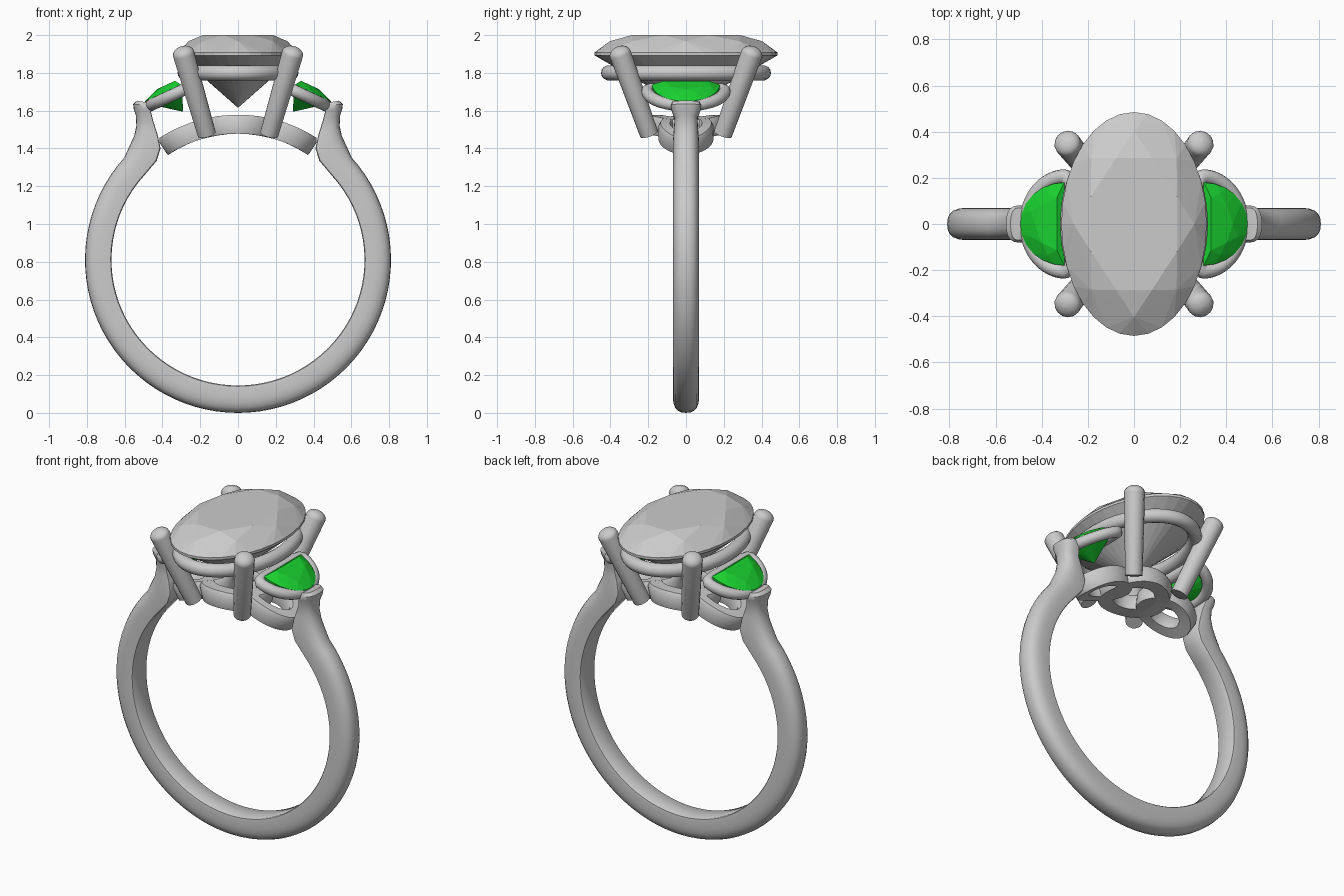
import bpy, bmesh
from math import sin, cos, pi, radians
from mathutils import Vector

if "Cube" in bpy.data.objects:
    bpy.data.objects.remove(bpy.data.objects["Cube"])

CZ = 0.81          # centre height of the finger hole
TAU = 2 * pi


def finish(name, bm, smooth=True, mat=None):
    bmesh.ops.recalc_face_normals(bm, faces=bm.faces)
    me = bpy.data.meshes.new(name)
    bm.to_mesh(me)
    bm.free()
    ob = bpy.data.objects.new(name, me)
    bpy.context.collection.objects.link(ob)
    if mat:
        me.materials.append(mat)
    if smooth:
        bpy.ops.object.select_all(action='DESELECT')
        ob.select_set(True)
        bpy.context.view_layer.objects.active = ob
        bpy.ops.object.shade_smooth_by_angle(angle=radians(40))
    return ob


def loft(name, rings, closed=False):
    """Skin a list of closed rings; cap the ends unless the loft is closed."""
    bm = bmesh.new()
    vs = [[bm.verts.new(p) for p in r] for r in rings]
    n = len(rings[0])
    for i in range(len(vs) - (0 if closed else 1)):
        a, b = vs[i], vs[(i + 1) % len(vs)]
        for j in range(n):
            bm.faces.new((a[j], a[(j + 1) % n], b[(j + 1) % n], b[j]))
    if not closed:
        bm.faces.new(vs[0])
        bm.faces.new(vs[-1])
    return finish(name, bm)


def tube(name, pts, radius, radii=None, cyclic=False):
    cu = bpy.data.curves.new(name, 'CURVE')
    cu.dimensions = '3D'
    cu.bevel_depth = radius
    cu.bevel_resolution = 5
    cu.use_fill_caps = True
    sp = cu.splines.new('POLY')
    sp.points.add(len(pts) - 1)
    for i, p in enumerate(pts):
        sp.points[i].co = (*p, 1)
        sp.points[i].radius = radii[i] if radii else 1
    sp.use_cyclic_u = cyclic
    ob = bpy.data.objects.new(name, cu)
    bpy.context.collection.objects.link(ob)
    bpy.ops.object.select_all(action='DESELECT')
    ob.select_set(True)
    bpy.context.view_layer.objects.active = ob
    bpy.ops.object.convert(target='MESH')
    bpy.ops.object.shade_smooth_by_angle(angle=radians(50))


def gem(name, pts, mat=None):
    bm = bmesh.new()
    for p in pts:
        bm.verts.new(p)
    bmesh.ops.convex_hull(bm, input=bm.verts)
    return finish(name, bm, False, mat)


# Shank: D-shaped section swept round the finger, necking into flared tips
stations = []
for i in range(33):
    a = radians(132) * i / 32
    stations.append(((0.67 * sin(a), CZ - 0.665 * cos(a)),
                     (0.81 * sin(a), CZ - 0.81 * cos(a)), 0.07))
stations += [((0.43, 1.335), (0.578, 1.405), 0.07),
             ((0.41, 1.40), (0.55, 1.465), 0.07),
             ((0.425, 1.47), (0.538, 1.52), 0.065),
             ((0.45, 1.55), (0.541, 1.575), 0.06),
             ((0.462, 1.60), (0.552, 1.61), 0.076),
             ((0.466, 1.625), (0.555, 1.635), 0.08),
             ((0.48, 1.643), (0.535, 1.653), 0.07)]
half = [(0.9, 0), (0.98, 0.03), (1, 0.1), (1, 0.45), (0.95, 0.64),
        (0.82, 0.81), (0.62, 0.92), (0.35, 0.98)]
section = half + [(0, 1)] + [(-y, d) for y, d in reversed(half)]


def station_ring(st, sx):
    (xi, zi), (xo, zo), hw = st
    return [(sx * (xi + (xo - xi) * d), hw * y, zi + (zo - zi) * d)
            for y, d in section]


loft("shank", [station_ring(s, -1) for s in reversed(stations[1:])]
     + [station_ring(s, 1) for s in stations])


# Base gallery: three pierced rings bent to follow the finger
def bent_ring(name, cx, outer, inner, bar=None):
    rings = []
    for k in range(64):
        t = TAU * k / 64
        ring = []
        prof = [(0, .08), (.03, 0), (.97, 0), (1, .08), (1, .8),
                (.85, 1), (.15, 1), (0, .8)]
        for w, h in prof:
            rx = inner[0] + (outer[0] - inner[0]) * w
            ry = inner[1] + (outer[1] - inner[1]) * w
            th = (cx + rx * cos(t)) / 0.72
            r = 0.668 + 0.1 * h
            ring.append((r * sin(th), ry * sin(t), CZ + r * cos(th)))
        rings.append(ring)
    loft(name, rings, True)


bent_ring("centre_base_ring", 0, (0.21, 0.21), (0.12, 0.12))
for sx, side in ((-1, "left"), (1, "right")):
    bent_ring(side + "_base_ring", sx * 0.24, (0.185, 0.145), (0.10, 0.075))

# Four splayed claws with domed tips
for sx in (-1, 1):
    for sy in (-1, 1):
        a = Vector((sx * 0.165, sy * 0.195, 1.475))
        b = Vector((sx * 0.288, sy * 0.348, 1.90))
        d = (b - a).normalized()
        r = 0.058
        pts, rad = [a, b], [0.85, 1]
        for k in range(1, 7):
            q = k / 6 * radians(86)
            pts.append(b + d * r * 0.7 * sin(q))
            rad.append(cos(q))
        tube("claw", pts, r, rad)

# Oval rail under the centre stone
tube("oval_rail", [(0.28 * cos(TAU * k / 64), 0.41 * sin(TAU * k / 64), 1.80)
                   for k in range(64)], 0.04, cyclic=True)

# Centre stone: oval brilliant cut
RX, RY = 0.315, 0.485
pts = [(0, 0, 1.615)]
for k in range(32):
    t = TAU * k / 32
    for z in (1.893, 1.908):
        pts.append((RX * cos(t), RY * sin(t), z))
for k in range(8):
    t, m = TAU * (k + 0.5) / 8, TAU * k / 8
    pts.append((RX * 0.64 * cos(t), RY * 0.64 * sin(t), 2.0))
    pts.append((RX * 0.83 * cos(m), RY * 0.83 * sin(m), 1.968))
gem("centre_stone", pts)

# Half-moon side stones on tilted rails
green = bpy.data.materials.new("green_gem")
green.diffuse_color = (0.01, 0.65, 0.03, 1)
green.use_nodes = True
green.node_tree.nodes["Principled BSDF"].inputs["Base Color"].default_value = green.diffuse_color
TILT = radians(25)


def tilted(sx, ox, oz, u, v, n):
    return (sx * (ox + u * cos(TILT) + n * sin(TILT)), v,
            oz - u * sin(TILT) + n * cos(TILT))


for sx, side in ((-1, "left"), (1, "right")):
    loc = [(0.05, 0, -0.13)]
    for k in range(13):
        t = pi * (k / 12 - 0.5)
        for n in (-0.006, 0.006):
            loc.append((0.21 * cos(t), 0.18 * sin(t), n))
    for k in range(5):
        t = pi * (k / 4 - 0.5)
        loc.append((0.02 + 0.105 * cos(t), 0.115 * sin(t), 0.037))
    for k in range(4):
        t = pi * ((k + 0.5) / 4 - 0.5)
        loc.append((0.01 + 0.155 * cos(t), 0.145 * sin(t), 0.026))
    gem(side + "_stone", [tilted(sx, 0.30, 1.733, *p) for p in loc], green)

    rail = []
    for k in range(33):
        t = pi * (k / 32 - 0.5)
        rail.append((0.01 + 0.185 * cos(t), 0.205 * sin(t), 0))
    rail += [(-0.005, 0.19, 0), (-0.01, 0.15, 0), (-0.01, -0.15, 0), (-0.005, -0.19, 0)]
    tube(side + "_rail", [tilted(sx, 0.288, 1.71, *p) for p in rail],
         0.032, cyclic=True)
